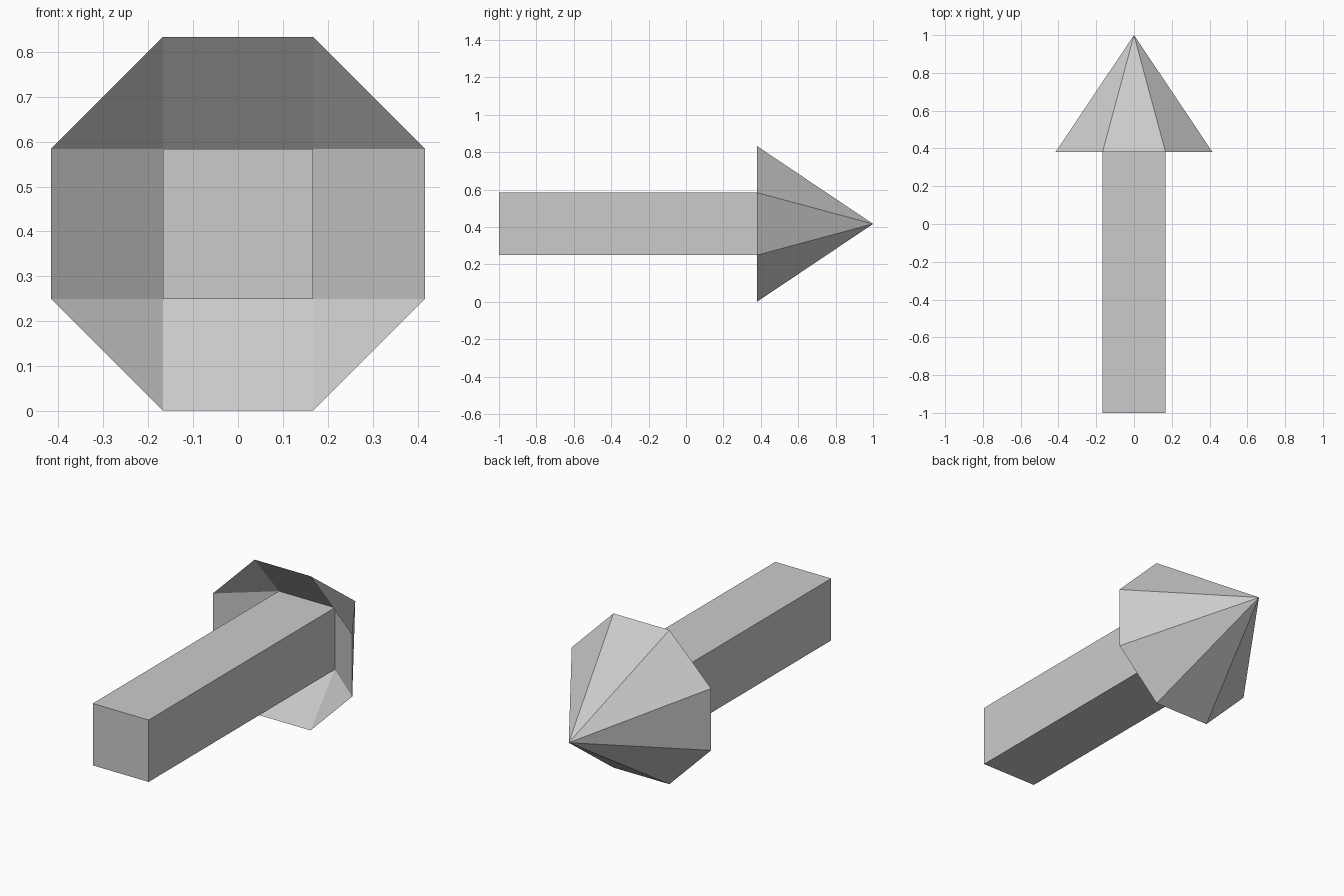
import bpy
import bmesh

HALF = 0.167        # half width of the square shaft
RIM = 0.416         # half width of the octagonal rim
MID = 0.417         # height of the arrow's axis
FRONT, RIM_Y, SOCKET_Y, TIP_Y = -1.0, 0.38, 0.587, 1.0

if "Cube" in bpy.data.objects:
    bpy.data.objects.remove(bpy.data.objects["Cube"])

grey = bpy.data.materials.new("light grey")
grey.use_nodes = True
grey.diffuse_color = (0.6, 0.6, 0.6, 1)
grey.node_tree.nodes["Principled BSDF"].inputs["Base Color"].default_value = grey.diffuse_color

CORNERS = [(1, 1), (-1, 1), (-1, -1), (1, -1)]


def square(bm, y):
    return [bm.verts.new((HALF * sx, y, MID + HALF * sz)) for sx, sz in CORNERS]


def finish(bm, name):
    mesh = bpy.data.meshes.new(name)
    bm.to_mesh(mesh)
    bm.free()
    mesh.materials.append(grey)
    bpy.context.collection.objects.link(bpy.data.objects.new(name, mesh))


# Square shaft, running into the hollow back of the head
bm = bmesh.new()
near, far = square(bm, FRONT), square(bm, SOCKET_Y)
bm.faces.new(near)
for i in range(4):
    j = (i + 1) % 4
    bm.faces.new((near[i], near[j], far[j], far[i]))
bmesh.ops.recalc_face_normals(bm, faces=bm.faces)
# The open far end sits on the socket, so orient by the front cap
bm.faces.ensure_lookup_table()
if bm.faces[0].normal.y > 0:
    bmesh.ops.reverse_faces(bm, faces=bm.faces)
finish(bm, "shaft")

# Eight-sided pointed head: two rim points belong to each shaft corner
bm = bmesh.new()
socket = square(bm, SOCKET_Y)
tip = bm.verts.new((0, TIP_Y, MID))
rim = []
for sx, sz in CORNERS:
    pair = [(RIM * sx, HALF * sz), (HALF * sx, RIM * sz)]
    if sx != sz:
        pair.reverse()
    rim += [bm.verts.new((x, RIM_Y, MID + z)) for x, z in pair]

bm.faces.new(socket)
for i in range(8):
    j = (i + 1) % 8
    bm.faces.new((rim[i], rim[j], tip))
    a, b = socket[i // 2], socket[j // 2]
    # Recess: triangles at the corners, sloping quads between them
    bm.faces.new((rim[j], rim[i], a) if a == b else (rim[j], rim[i], a, b))
bmesh.ops.recalc_face_normals(bm, faces=bm.faces)
finish(bm, "arrow_head")
